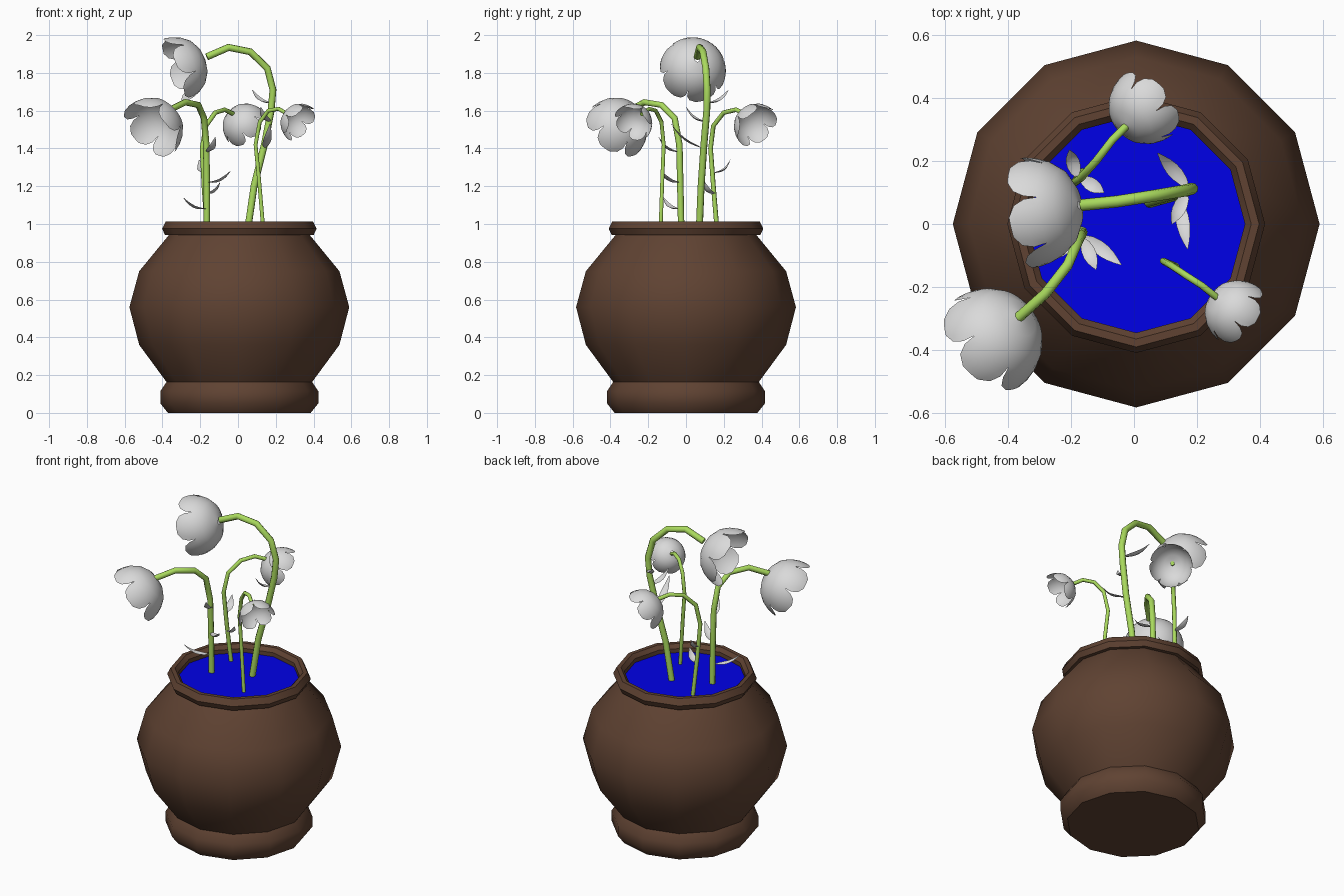
import bpy, bmesh, math
from mathutils import Vector

if "Cube" in bpy.data.objects:
    bpy.data.objects.remove(bpy.data.objects["Cube"])


def material(name, rgb):
    m = bpy.data.materials.new(name)
    m.diffuse_color = (*rgb, 1)
    m.use_nodes = True
    m.node_tree.nodes["Principled BSDF"].inputs["Base Color"].default_value = m.diffuse_color
    return m


BROWN = material("brown clay", (0.115, 0.055, 0.032))
BLUE = material("blue water", (0.0, 0.0, 0.8))
GREEN = material("stem green", (0.40, 0.70, 0.11))
GREY = material("petal grey", (0.7, 0.7, 0.7))
CX = 0.007  # pot centre


def finish(obj, mat, angle=40):
    obj.data.materials.clear()
    obj.data.materials.append(mat)
    bpy.ops.object.select_all(action='DESELECT')
    obj.select_set(True)
    bpy.context.view_layer.objects.active = obj
    bpy.ops.object.shade_smooth_by_angle(angle=math.radians(angle))
    return obj


def from_bmesh(name, bm, mat, angle=40):
    me = bpy.data.meshes.new(name)
    bm.to_mesh(me)
    bm.free()
    obj = bpy.data.objects.new(name, me)
    bpy.context.collection.objects.link(obj)
    return finish(obj, mat, angle)


def lathe(name, profile, mat, sides=12, cap_start=False, cap_end=False):
    """Turn an (r, z) profile around the pot axis."""
    bm = bmesh.new()
    rings = []
    for r, z in profile:
        rings.append([bm.verts.new((CX + r * math.cos(math.tau * i / sides),
                                    r * math.sin(math.tau * i / sides), z))
                      for i in range(sides)])
    for a, b in zip(rings, rings[1:]):
        for i in range(sides):
            j = (i + 1) % sides
            bm.faces.new((a[i], a[j], b[j], b[i]))
    if cap_start:
        bm.faces.new(rings[0][::-1])
    if cap_end:
        bm.faces.new(rings[-1])
    return from_bmesh(name, bm, mat)


def tube(name, points, radius):
    """Sweep a round stem along a path."""
    cu = bpy.data.curves.new(name, 'CURVE')
    cu.dimensions = '3D'
    cu.bevel_depth = radius
    cu.bevel_resolution = 2
    cu.use_fill_caps = True
    sp = cu.splines.new('POLY')
    sp.points.add(len(points) - 1)
    for p, co in zip(sp.points, points):
        p.co = (*co, 1)
    obj = bpy.data.objects.new(name, cu)
    bpy.context.collection.objects.link(obj)
    bpy.ops.object.select_all(action='DESELECT')
    obj.select_set(True)
    bpy.context.view_layer.objects.active = obj
    bpy.ops.object.convert(target='MESH')
    return finish(bpy.context.object, GREEN, 50)


def grid_faces(bm, rows):
    for a, b in zip(rows, rows[1:]):
        for i in range(len(a) - 1):
            bm.faces.new((a[i], a[i + 1], b[i + 1], b[i]))


# Cup outline of a blossom: radius, depth, share of the petal width kept
CUP = [(0.012, 0.0, 1), (0.07, 0.012, 1), (0.12, 0.042, 1), (0.152, 0.085, 1),
       (0.168, 0.125, 0.94), (0.175, 0.158, 0.74), (0.176, 0.178, 0.36)]


def blossom(name, base, axis, scale, petals=6, turn=0.3):
    """Cup of rounded petals opening along the axis."""
    bm = bmesh.new()
    half = math.pi / petals
    for k in range(petals):
        mid = turn + k * 2 * half
        rows = []
        for r, d, w in CUP:
            row = []
            for i in range(7):
                a = mid + (i / 3 - 1) * half * w
                row.append(bm.verts.new((r * math.cos(a), r * math.sin(a), d)))
            rows.append(row)
        grid_faces(bm, rows)
    bmesh.ops.remove_doubles(bm, verts=bm.verts, dist=0.0005)
    rot = Vector(axis).to_track_quat('Z', 'Y')
    for v in bm.verts:
        v.co = Vector(base) + rot @ (v.co * scale)
    return from_bmesh(name, bm, GREY, 60)


def leaf(name, base, tip, width=0.044):
    """Pointed, folded and arched leaf between two points."""
    base, tip = Vector(base), Vector(tip)
    along = tip - base
    side = along.cross(Vector((0, 0, 1))).normalized()
    up = side.cross(along).normalized()
    bm = bmesh.new()
    rows = []
    for i in range(7):
        t = i / 6
        w = width / 2 * (0.06 + 0.94 * math.sin(math.pi * t ** 0.8))
        mid = base + along * t - up * (0.025 * math.sin(math.pi * t))
        rows.append([bm.verts.new(mid + side * s * w + up * abs(s) * w * 0.4)
                     for s in (-1, 0, 1)])
    grid_faces(bm, rows)
    return from_bmesh(name, bm, GREY, 60)


# Pot
lathe("pot_foot", [(0.378, 0), (0.418, 0.05), (0.418, 0.115), (0.385, 0.165),
                   (0.36, 0.165)], BROWN, cap_start=True)
lathe("pot_body", [(0.385, 0.163), (0.53, 0.36), (0.582, 0.56),
                   (0.53, 0.75), (0.37, 0.945)], BROWN)
lathe("pot_rim", [(0.365, 0.943), (0.394, 0.943), (0.409, 0.975),
                  (0.39, 1.013), (0.365, 1.013), (0.345, 0.99),
                  (0.345, 0.95)], BROWN)
lathe("water", [(0.347, 0.965)], BLUE, cap_end=True)

# Stems, each bending over at the top
tube("tall_stem", [(0.05, 0.07, 0.96), (0.085, 0.08, 1.2), (0.14, 0.095, 1.42),
                   (0.175, 0.11, 1.6), (0.185, 0.112, 1.71),
                   (0.155, 0.105, 1.825), (0.065, 0.09, 1.912),
                   (-0.05, 0.072, 1.935), (-0.165, 0.06, 1.885)], 0.019)
tube("left_stem", [(-0.165, -0.025, 0.96), (-0.165, -0.03, 1.2),
                   (-0.168, -0.035, 1.42), (-0.18, -0.06, 1.56),
                   (-0.21, -0.13, 1.63), (-0.28, -0.22, 1.645),
                   (-0.37, -0.30, 1.60)], 0.017)
tube("back_stem", [(-0.163, 0.165, 0.96), (-0.18, 0.145, 1.2),
                   (-0.19, 0.13, 1.4), (-0.17, 0.145, 1.52),
                   (-0.12, 0.2, 1.59), (-0.07, 0.265, 1.605),
                   (-0.02, 0.315, 1.58)], 0.0125)
tube("right_stem", [(0.135, -0.135, 0.96), (0.11, -0.125, 1.25),
                    (0.093, -0.118, 1.42), (0.115, -0.13, 1.54),
                    (0.16, -0.16, 1.6), (0.215, -0.195, 1.61),
                    (0.265, -0.235, 1.58)], 0.011)

# Nodding blossoms
blossom("tall_blossom", (-0.175, 0.06, 1.87), (-0.93, -0.14, -0.32), 1.0)
blossom("left_blossom", (-0.36, -0.29, 1.60), (-0.6, -0.5, -0.6), 0.98)
blossom("back_blossom", (-0.03, 0.31, 1.585), (0.6, 0.55, -0.58), 0.7)
blossom("right_blossom", (0.26, -0.235, 1.59), (0.68, -0.47, -0.56), 0.6)

# Leaves: base and tip
LEAVES = {
    "left_leaf": [((-0.165, -0.04, 1.38), (-0.12, -0.145, 1.46)),
                  ((-0.16, -0.035, 1.22), (-0.04, -0.13, 1.28)),
                  ((-0.17, -0.04, 1.08), (-0.29, -0.12, 1.14))],
    "back_leaf": [((-0.18, 0.145, 1.27), (-0.205, 0.235, 1.34)),
                  ((-0.175, 0.15, 1.16), (-0.095, 0.10, 1.22))],
    "tall_leaf": [((0.14, 0.09, 1.40), (0.17, -0.08, 1.53)),
                  ((0.17, 0.105, 1.54), (0.12, 0.0, 1.62)),
                  ((0.175, 0.115, 1.64), (0.075, 0.225, 1.71))],
}
for name, pairs in LEAVES.items():
    for i, (base, tip) in enumerate(pairs):
        leaf(f"{name}_{i + 1}", base, tip)
